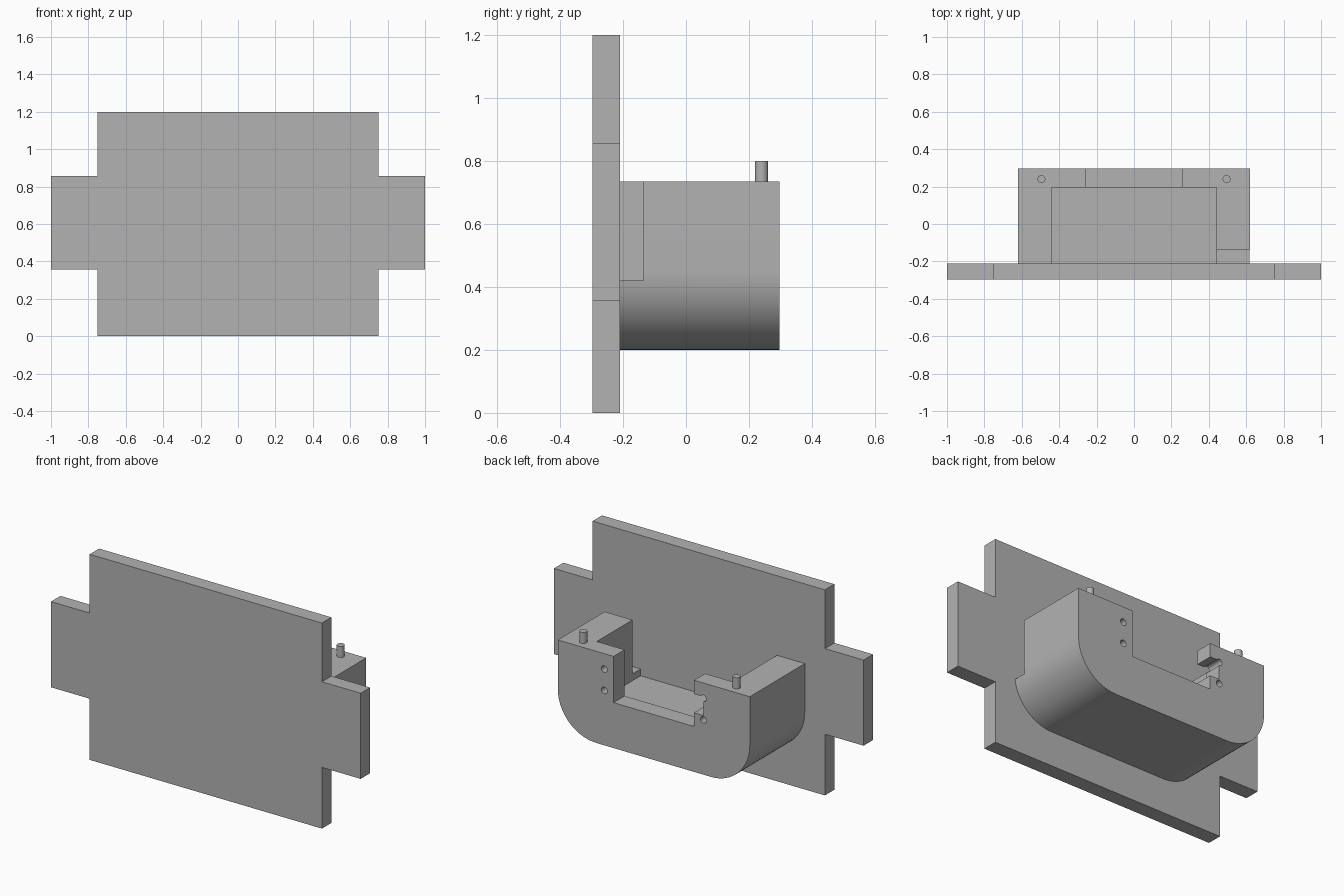
import bpy
import bmesh
import math
from mathutils import Matrix

if "Cube" in bpy.data.objects:
    bpy.data.objects.remove(bpy.data.objects["Cube"])

GREY = (0.45, 0.45, 0.45, 1)
mat = bpy.data.materials.new("plain grey")
mat.use_nodes = True
mat.diffuse_color = GREY
mat.node_tree.nodes["Principled BSDF"].inputs["Base Color"].default_value = GREY


def finish(name, bm):
    bmesh.ops.recalc_face_normals(bm, faces=bm.faces)
    mesh = bpy.data.meshes.new(name)
    bm.to_mesh(mesh)
    bm.free()
    mesh.materials.append(mat)
    obj = bpy.data.objects.new(name, mesh)
    bpy.context.collection.objects.link(obj)
    return obj


def prism(name, outline, y0, y1):
    """Extrude an x-z outline from y0 to y1."""
    bm = bmesh.new()
    face = bm.faces.new([bm.verts.new((x, y0, z)) for x, z in outline])
    new = bmesh.ops.extrude_face_region(bm, geom=[face])["geom"]
    verts = [v for v in new if isinstance(v, bmesh.types.BMVert)]
    bmesh.ops.translate(bm, vec=(0, y1 - y0, 0), verts=verts)
    return finish(name, bm)


def box(name, x0, x1, y0, y1, z0, z1):
    return prism(name, [(x0, z0), (x1, z0), (x1, z1), (x0, z1)], y0, y1)


def cylinder(name, centre, radius, depth, along_y=False):
    bm = bmesh.new()
    turn = Matrix.Rotation(math.pi / 2 if along_y else 0, 4, "X")
    bmesh.ops.create_cone(bm, cap_ends=True, segments=24, radius1=radius, radius2=radius,
                          depth=depth, matrix=Matrix.Translation(centre) @ turn)
    return finish(name, bm)


def smooth(obj):
    bpy.ops.object.select_all(action="DESELECT")
    obj.select_set(True)
    bpy.context.view_layer.objects.active = obj
    bpy.ops.object.shade_smooth_by_angle(angle=math.radians(30))


def cut(obj, cutter):
    mod = obj.modifiers.new("cut", "BOOLEAN")
    mod.operation = "DIFFERENCE"
    mod.solver = "EXACT"
    mod.object = cutter
    bpy.context.view_layer.objects.active = obj
    bpy.ops.object.modifier_apply(modifier=mod.name)
    bpy.data.objects.remove(cutter)


# Front plate with a tab at each side
half = [(0.75, 0), (0.75, 0.357), (1, 0.357), (1, 0.857), (0.75, 0.857), (0.75, 1.2)]
prism("front_plate", half + [(-x, z) for x, z in reversed(half)], -0.297, -0.21)

# Housing with rounded lower corners
W, BOTTOM, TOP, R, BACK = 0.62, 0.2, 0.735, 0.25, 0.297
arc = [(W - R + R * math.sin(a), BOTTOM + R - R * math.cos(a))
       for a in (math.pi / 2 * i / 16 for i in range(17))]
side = arc + [(W, TOP)]
housing = prism("housing", side + [(-x, z) for x, z in reversed(side)], -0.21, BACK)

# Cavity, rear opening, side notch and post slot
cut(housing, box("cavity_cutter", -0.44, 0.44, -0.3, 0.195, 0.38, 1))
cut(housing, box("opening_cutter", -0.26, 0.26, 0.1, 0.4, 0.465, 1))
cut(housing, box("notch_cutter", 0.4, 0.7, -0.3, -0.135, 0.42, 1))
cut(housing, box("slot_cutter", -0.32, -0.2, 0.1, 0.4, 0.545, 0.655))

# Screw holes in the rear posts
for x in (-0.32, 0.32):
    for z in (0.52, 0.645):
        cut(housing, cylinder("hole_cutter", (x, 0.26, z), 0.019, 0.2, True))
smooth(housing)

# Locating pins
for x, name in ((0.495, "left_pin"), (-0.495, "right_pin")):
    smooth(cylinder(name, (x, 0.24, 0.76), 0.021, 0.08))
